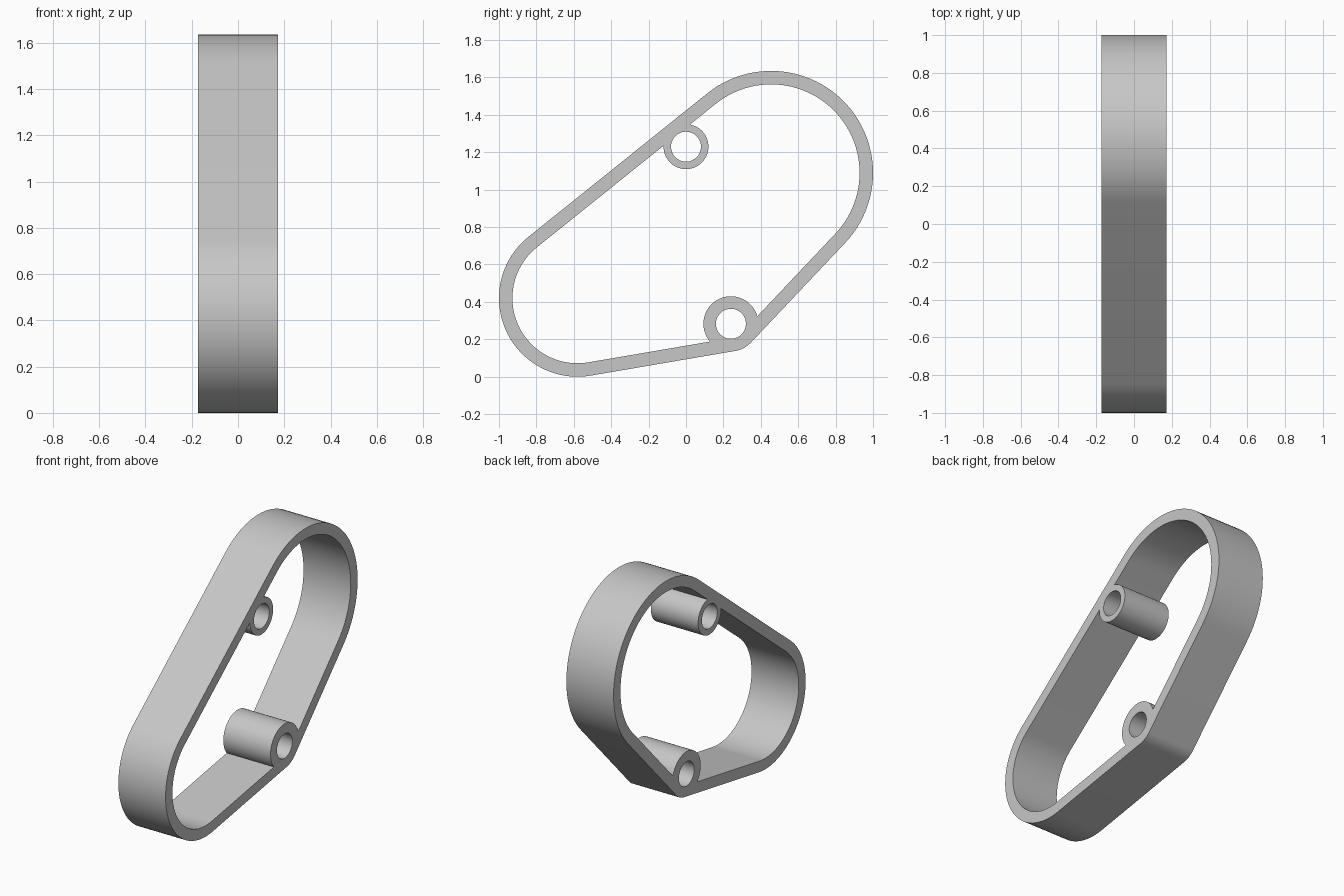
import bpy, bmesh
from math import acos, atan2, cos, hypot, pi, sin, tau

cube = bpy.data.objects.get("Cube")
if cube:
    bpy.data.objects.remove(cube, do_unlink=True)

HALF = 0.172      # half width along x
WALL = 0.072      # band thickness
# centre y, centre z, radius of the rounded corners, counter-clockwise
CORNERS = [(-0.58, 0.42, 0.42), (0.24, 0.283, 0.147), (0.455, 1.09, 0.545)]
LOWER, UPPER = (0.24, 0.283), (0.0, 1.23)
HOLE = 0.08

grey = bpy.data.materials.new("plain grey")
grey.use_nodes = True
grey.diffuse_color = (0.57, 0.57, 0.57, 1)
grey.node_tree.nodes["Principled BSDF"].inputs["Base Color"].default_value = grey.diffuse_color


def circle(centre, r, n=72):
    return [(centre[0] + r * cos(tau * i / n), centre[1] + r * sin(tau * i / n)) for i in range(n)]


def belt(inset, steps=48):
    """Outline wrapped tightly round the corner circles."""
    rings = [(y, z, r - inset) for y, z, r in CORNERS]

    def normal(a, b):
        dy, dz = b[0] - a[0], b[1] - a[1]
        return atan2(dz, dy) - acos((a[2] - b[2]) / hypot(dy, dz))

    points = []
    for i, c in enumerate(rings):
        start = normal(rings[i - 1], c)
        sweep = (normal(c, rings[(i + 1) % len(rings)]) - start) % tau
        for k in range(steps + 1):
            a = start + sweep * k / steps
            points.append((c[0] + c[2] * cos(a), c[1] + c[2] * sin(a)))
    return points


def prism(name, outline, half):
    bm = bmesh.new()
    face = bm.faces.new([bm.verts.new((-half, y, z)) for y, z in outline])
    out = bmesh.ops.extrude_face_region(bm, geom=[face])["geom"]
    verts = [v for v in out if isinstance(v, bmesh.types.BMVert)]
    bmesh.ops.translate(bm, verts=verts, vec=(2 * half, 0, 0))
    bmesh.ops.recalc_face_normals(bm, faces=bm.faces)
    mesh = bpy.data.meshes.new(name)
    bm.to_mesh(mesh)
    bm.free()
    mesh.materials.append(grey)
    obj = bpy.data.objects.new(name, mesh)
    bpy.context.collection.objects.link(obj)
    return obj


def cut(obj, cutter):
    mod = obj.modifiers.new("cut", "BOOLEAN")
    mod.operation, mod.solver, mod.object = "DIFFERENCE", "EXACT", cutter
    bpy.context.view_layer.update()
    result = bpy.data.meshes.new_from_object(obj.evaluated_get(bpy.context.evaluated_depsgraph_get()))
    obj.modifiers.clear()
    obj.data = result
    bpy.data.objects.remove(cutter, do_unlink=True)


# Band body and the cavity, which leaves the two bosses standing
frame = prism("frame_with_bosses", belt(0), HALF)
cavity = prism("cavity_cutter", belt(WALL), HALF * 1.5)
cut(cavity, prism("lower_boss", circle(LOWER, 0.147), HALF * 2))
cut(cavity, prism("upper_boss", circle(UPPER, 0.12), HALF * 2))
cut(frame, cavity)

# Through holes in the bosses
for centre in (LOWER, UPPER):
    cut(frame, prism("hole_cutter", circle(centre, HOLE), HALF * 2))

bpy.ops.object.select_all(action="DESELECT")
frame.select_set(True)
bpy.context.view_layer.objects.active = frame
bpy.ops.object.shade_smooth_by_angle(angle=pi / 6)
